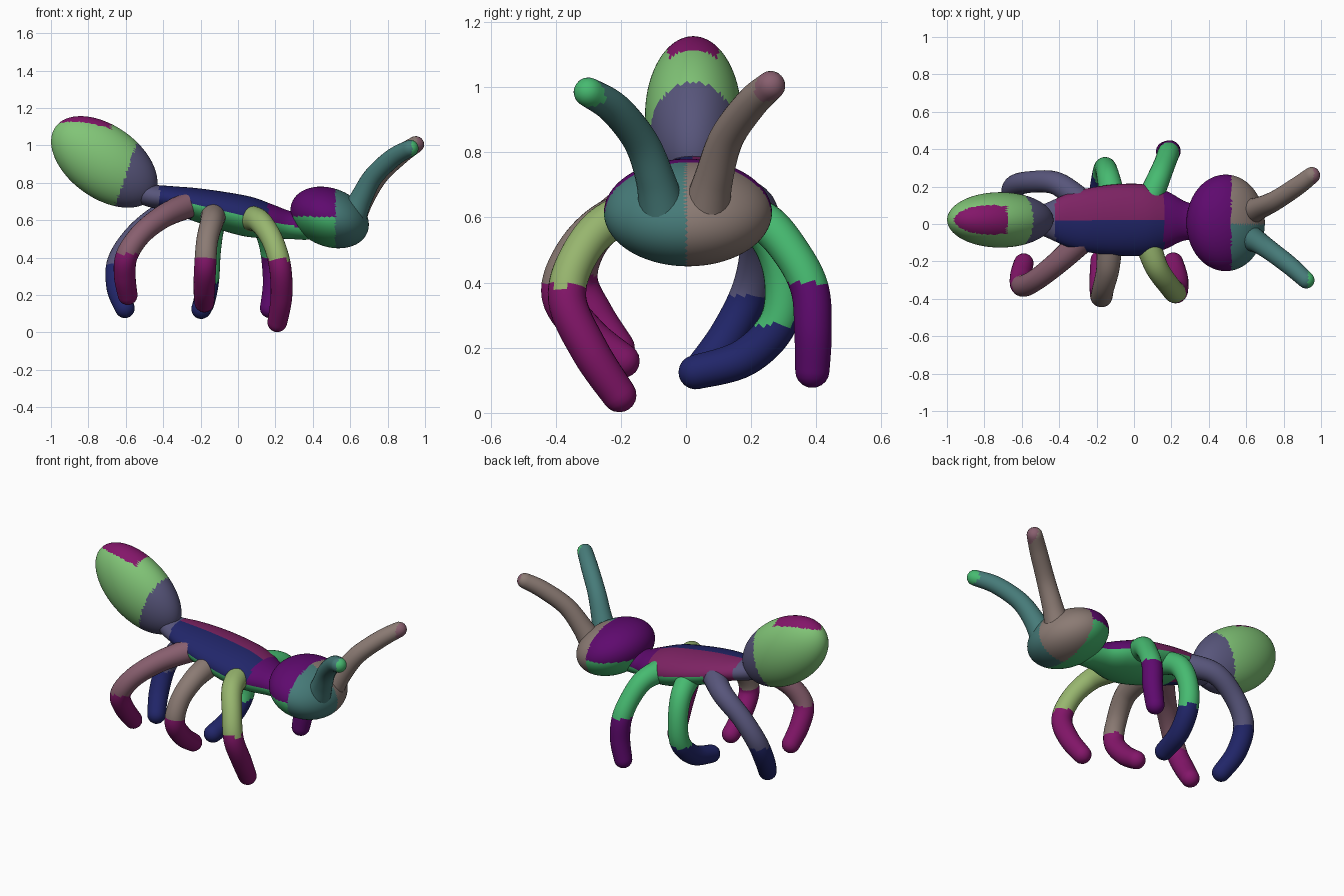
import bpy, bmesh, math
from mathutils import Vector, Matrix

if "Cube" in bpy.data.objects:
    bpy.data.objects.remove(bpy.data.objects["Cube"])

PALETTE = {
    "plum": (130, 28, 105), "violet": (95, 18, 110), "wine": (125, 40, 100), "navy": (38, 42, 105),
    "slate": (88, 86, 122), "lime": (128, 195, 118), "green": (72, 185, 112), "teal": (72, 122, 120),
    "taupe": (138, 122, 115), "olive": (150, 180, 110), "rose": (135, 95, 110),
}
MATS = {}
for n, c in PALETTE.items():
    MATS[n] = bpy.data.materials.new(n)
    MATS[n].diffuse_color = [(v / 255) ** 2.2 for v in c] + [1]
NAMES = list(PALETTE)


def finish(name, bm, color):
    """Colour every face by position and normal, then make a smooth object."""
    bmesh.ops.recalc_face_normals(bm, faces=bm.faces)
    bm.normal_update()
    used = []
    for f in bm.faces:
        c = color(f.calc_center_median(), f.normal)
        if c not in used:
            used.append(c)
        f.material_index = used.index(c)
        f.smooth = True
    me = bpy.data.meshes.new(name)
    bm.to_mesh(me)
    bm.free()
    for c in used:
        me.materials.append(MATS[c])
    ob = bpy.data.objects.new(name, me)
    bpy.context.collection.objects.link(ob)
    return ob


def ellipsoid(name, center, radii, pitch, color):
    bm = bmesh.new()
    bmesh.ops.create_icosphere(bm, subdivisions=5, radius=1)
    m = (Matrix.Translation(center) @ Matrix.Rotation(math.radians(pitch), 4, 'Y')
         @ Matrix.Diagonal((*radii, 1)))
    bmesh.ops.transform(bm, matrix=m, verts=bm.verts)
    return finish(name, bm, color)


def spline(pts, steps=8):
    """Catmull-Rom through stations of any length."""
    n, out = len(pts), []
    for i in range(n - 1):
        p = [pts[max(i - 1, 0)], pts[i], pts[i + 1], pts[min(i + 2, n - 1)]]
        for s in range(steps):
            t = s / steps
            out.append([0.5 * (2 * b + (c - a) * t + (2 * a - 5 * b + 4 * c - d) * t * t
                               + (3 * b - a - 3 * c + d) * t ** 3) for a, b, c, d in zip(*p)])
    return out + [list(pts[-1])]


def tube(name, stations, color, sides=24):
    """Round-ended loft; stations are (x, y, z, half width, half height)."""
    st = spline(stations)
    pos = [Vector(s[:3]) for s in st]
    tan = [(pos[min(i + 1, len(pos) - 1)] - pos[max(i - 1, 0)]).normalized() for i in range(len(pos))]
    rings = [(p, t, s[3], s[4]) for p, t, s in zip(pos, tan, st)]
    # rounded ends
    angs = [math.radians(a) for a in (18, 36, 54, 72, 86)]
    cap = lambda r, sg: [(r[0] + r[1] * sg * r[3] * math.sin(a), r[1], r[2] * math.cos(a), r[3] * math.cos(a))
                         for a in angs]
    rings = cap(rings[0], -1)[::-1] + rings + cap(rings[-1], 1)
    bm = bmesh.new()
    loops = []
    t0 = rings[0][1]
    side = Vector((0, 0, 1)).cross(t0)
    for p, t, w, h in rings:
        side = (side - t * side.dot(t)).normalized()
        up = t.cross(side)
        loops.append([bm.verts.new(p + side * w * math.cos(k * math.tau / sides)
                                   + up * h * math.sin(k * math.tau / sides)) for k in range(sides)])
    for a, b in zip(loops, loops[1:]):
        for k in range(sides):
            j = (k + 1) % sides
            bm.faces.new((a[k], a[j], b[j], b[k]))
    bm.faces.new(loops[0][::-1])
    bm.faces.new(loops[-1])
    return finish(name, bm, color)


# Abdomen
def abdomen_color(c, n):
    if n.z > 0.72 and c.x < -0.68:
        return "plum"
    return "slate" if c.x - 0.35 * (c.z - 0.9) > -0.58 else "lime"


ellipsoid("abdomen", (-0.715, 0.022, 0.912), (0.321, 0.148, 0.194), 35.7, abdomen_color)


# Thorax
def thorax_color(c, n):
    if n.z < -0.1 and c.x > -0.25:
        return "green"
    if c.x < -0.42:
        return "slate"
    if c.x > 0.16:
        return "violet"
    return "wine" if c.y > 0.02 else "navy"


tube("thorax", [
    (-0.51, 0.02, 0.745, 0.075, 0.06), (-0.45, 0.02, 0.728, 0.10, 0.062), (-0.36, 0.02, 0.715, 0.14, 0.068),
    (-0.25, 0.02, 0.69, 0.17, 0.085), (-0.1, 0.022, 0.655, 0.19, 0.10), (0.05, 0.022, 0.62, 0.19, 0.107),
    (0.17, 0.02, 0.593, 0.155, 0.092), (0.27, 0.015, 0.575, 0.105, 0.075), (0.36, 0.01, 0.57, 0.09, 0.075),
], thorax_color, 40)


# Head
def head_color(c, n):
    if c.x < 0.52:
        return "violet" if c.z > 0.62 else "green"
    return "taupe" if c.y > 0 else "teal"


ellipsoid("head", (0.49, 0.006, 0.615), (0.217, 0.258, 0.155), 21.8, head_color)


def limb(name, pts, radii, color):
    return tube(name, [(*p, r, r) for p, r in zip(pts, radii)], color)


# Antennae
FEELER = (0.075, 0.06, 0.053, 0.05, 0.045)
limb("left_antenna", [(0.61, 0.06, 0.61), (0.67, 0.085, 0.72), (0.755, 0.125, 0.845), (0.87, 0.2, 0.95),
                      (0.95, 0.26, 1.005)], FEELER, lambda c, n: "rose" if c.x > 0.96 else "taupe")
limb("right_antenna", [(0.61, -0.07, 0.61), (0.66, -0.095, 0.72), (0.725, -0.14, 0.835), (0.83, -0.22, 0.935),
                       (0.92, -0.3, 0.985)], FEELER, lambda c, n: "green" if c.x > 0.93 else "teal")

# Legs: path from body to foot, then upper colour, lower colour and colour change height
LEGS = {
    "front_right_leg": ([(0.07, -0.09, 0.61), (0.12, -0.23, 0.59), (0.185, -0.325, 0.49), (0.225, -0.365, 0.35),
                         (0.232, -0.295, 0.19), (0.21, -0.205, 0.055)], "olive", "plum", 0.39),
    "middle_right_leg": ([(-0.13, -0.09, 0.63), (-0.14, -0.24, 0.59), (-0.165, -0.345, 0.49), (-0.175, -0.385, 0.36),
                          (-0.18, -0.3, 0.24), (-0.18, -0.195, 0.16)], "taupe", "plum", 0.39),
    "rear_right_leg": ([(-0.27, -0.08, 0.68), (-0.4, -0.2, 0.62), (-0.52, -0.295, 0.525), (-0.595, -0.33, 0.41),
                        (-0.605, -0.28, 0.3), (-0.59, -0.21, 0.2)], "rose", "plum", 0.42),
    "front_left_leg": ([(0.08, 0.12, 0.62), (0.13, 0.24, 0.585), (0.165, 0.325, 0.49), (0.185, 0.38, 0.38),
                        (0.19, 0.39, 0.25), (0.17, 0.388, 0.13)], "green", "violet", 0.4),
    "middle_left_leg": ([(-0.11, 0.12, 0.63), (-0.135, 0.24, 0.56), (-0.15, 0.295, 0.43), (-0.16, 0.285, 0.28),
                         (-0.18, 0.18, 0.17), (-0.197, 0.03, 0.125)], "green", "navy", 0.27),
    "rear_left_leg": ([(-0.27, 0.11, 0.68), (-0.41, 0.215, 0.63), (-0.55, 0.225, 0.52), (-0.64, 0.2, 0.38),
                       (-0.645, 0.13, 0.24), (-0.605, 0.045, 0.13)], "slate", "navy", 0.36),
}
for name, (path, upper, lower, z) in LEGS.items():
    limb(name, path, (0.07, 0.062, 0.058, 0.059, 0.058, 0.053),
         lambda c, n, u=upper, l=lower, h=z: u if c.z > h else l)

for m in bpy.data.materials:
    if m.users and not m.is_grease_pencil:
        m.use_nodes = True
        m.node_tree.nodes["Principled BSDF"].inputs["Base Color"].default_value = m.diffuse_color
